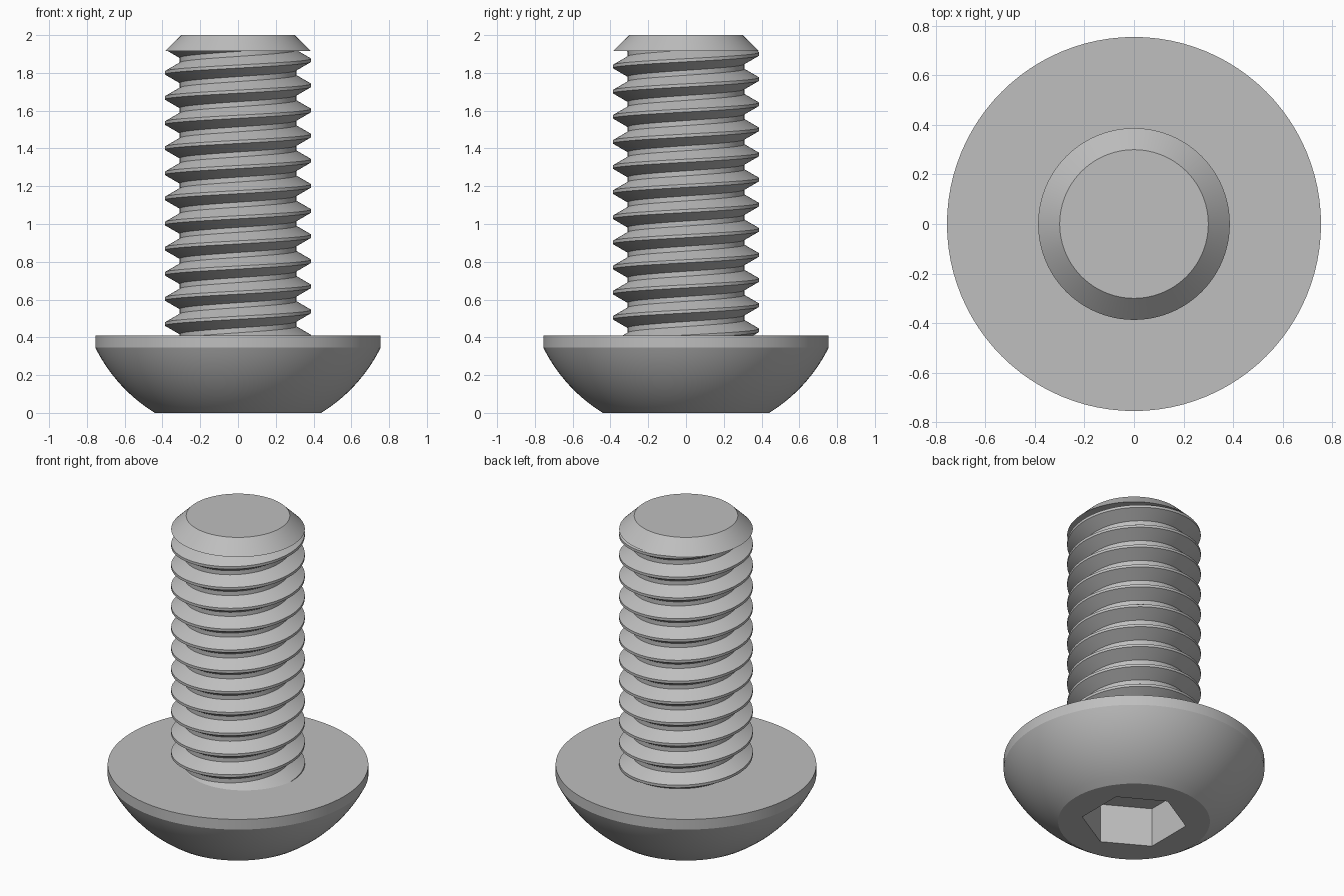
import bpy, bmesh
from math import sin, cos, pi, radians, sqrt, tan
from mathutils import Vector

SEG = 96            # segments around the axis
HEAD_TOP = 0.41     # bearing face of the head
TIP_BASE = 1.915    # where the end chamfer starts
MAJOR, MINOR, PITCH = 0.387, 0.309, 0.133

cube = bpy.data.objects.get("Cube")
if cube:
    bpy.data.objects.remove(cube, do_unlink=True)

steel = bpy.data.materials.new("grey steel")
steel.use_nodes = True
grey = (0.52, 0.52, 0.52, 1)
steel.diffuse_color = grey
steel.node_tree.nodes["Principled BSDF"].inputs["Base Color"].default_value = grey


def finish(bm, name):
    """Turn a bmesh into a smooth shaded object with sharp edges kept."""
    mesh = bpy.data.meshes.new(name)
    bm.to_mesh(mesh)
    bm.free()
    mesh.materials.append(steel)
    obj = bpy.data.objects.new(name, mesh)
    bpy.context.collection.objects.link(obj)
    bpy.ops.object.select_all(action='DESELECT')
    obj.select_set(True)
    bpy.context.view_layer.objects.active = obj
    bpy.ops.object.shade_smooth_by_angle(angle=radians(20))
    return obj


def ring(bm, radius, z, count=SEG, turn=0.0):
    return [bm.verts.new((radius * cos(turn + 2 * pi * i / count),
                          radius * sin(turn + 2 * pi * i / count), z))
            for i in range(count)]


def skin(bm, rings):
    """Join neighbouring rings with quads."""
    for a, b in zip(rings, rings[1:]):
        n = len(a)
        for i in range(n):
            j = (i + 1) % n
            bm.faces.new((a[i], a[j], b[j], b[i]))


def loop_edges(bm, verts):
    return [bm.edges.get((v, verts[(i + 1) % len(verts)])) for i, v in enumerate(verts)]


# Button head: spherical dome, short straight rim, flat bearing face
bm = bmesh.new()
centre_z, ball, rim_z, rim_r = 0.718, 0.842, 0.345, 0.755
steps = 14
outline = []
for k in range(steps + 1):
    z = rim_z * k / steps
    outline.append((sqrt(ball ** 2 - (z - centre_z) ** 2), z))
outline[-1] = (rim_r, rim_z)
outline.append((rim_r, HEAD_TOP))
shell = [ring(bm, r, z) for r, z in outline]
skin(bm, shell)
bm.faces.new(shell[-1])

# Hexagonal socket sunk into the flat underside of the head
mouth = ring(bm, 0.304, 0, 6, radians(30))
floor = ring(bm, 0.304, 0.25, 6, radians(30))
skin(bm, [mouth, floor])
bm.faces.new(floor)
bmesh.ops.triangle_fill(bm, edges=loop_edges(bm, shell[0]) + loop_edges(bm, mouth),
                        use_beauty=True, normal=Vector((0, 0, -1)))
bmesh.ops.recalc_face_normals(bm, faces=bm.faces)
finish(bm, "button_head")

# Threaded shank: one tooth profile swept along a right-handed helix
bm = bmesh.new()
half_crest = PITCH / 16
flank = (MAJOR - MINOR) * tan(radians(30))
tooth = [(MAJOR, -half_crest), (MAJOR, half_crest),
         (MINOR, half_crest + flank), (MINOR, PITCH - half_crest - flank),
         (MAJOR, PITCH - half_crest)]
crest_z = 1.867
previous = None
for i in range(-13 * SEG, SEG + 1):
    t = 2 * pi * i / SEG
    lift = crest_z + PITCH * i / SEG
    column = [bm.verts.new((r * cos(t), r * sin(t), lift + dz)) for r, dz in tooth]
    if previous:
        for j in range(len(tooth) - 1):
            bm.faces.new((previous[j], column[j], column[j + 1], previous[j + 1]))
    previous = column
bmesh.ops.remove_doubles(bm, verts=bm.verts, dist=0.0002)
# Trim the helix flush with the head and the chamfered tip
for z, up in ((HEAD_TOP, -1), (TIP_BASE, 1)):
    bmesh.ops.bisect_plane(bm, geom=bm.verts[:] + bm.edges[:] + bm.faces[:], dist=1e-5,
                           plane_co=(0, 0, z), plane_no=(0, 0, up), clear_outer=True)
finish(bm, "threaded_shank")

# Chamfered tip
bm = bmesh.new()
base, end = ring(bm, MAJOR, TIP_BASE), ring(bm, 0.30, 2.0)
skin(bm, [base, end])
bm.faces.new(base)
bm.faces.new(end)
bmesh.ops.recalc_face_normals(bm, faces=bm.faces)
finish(bm, "chamfered_tip")
